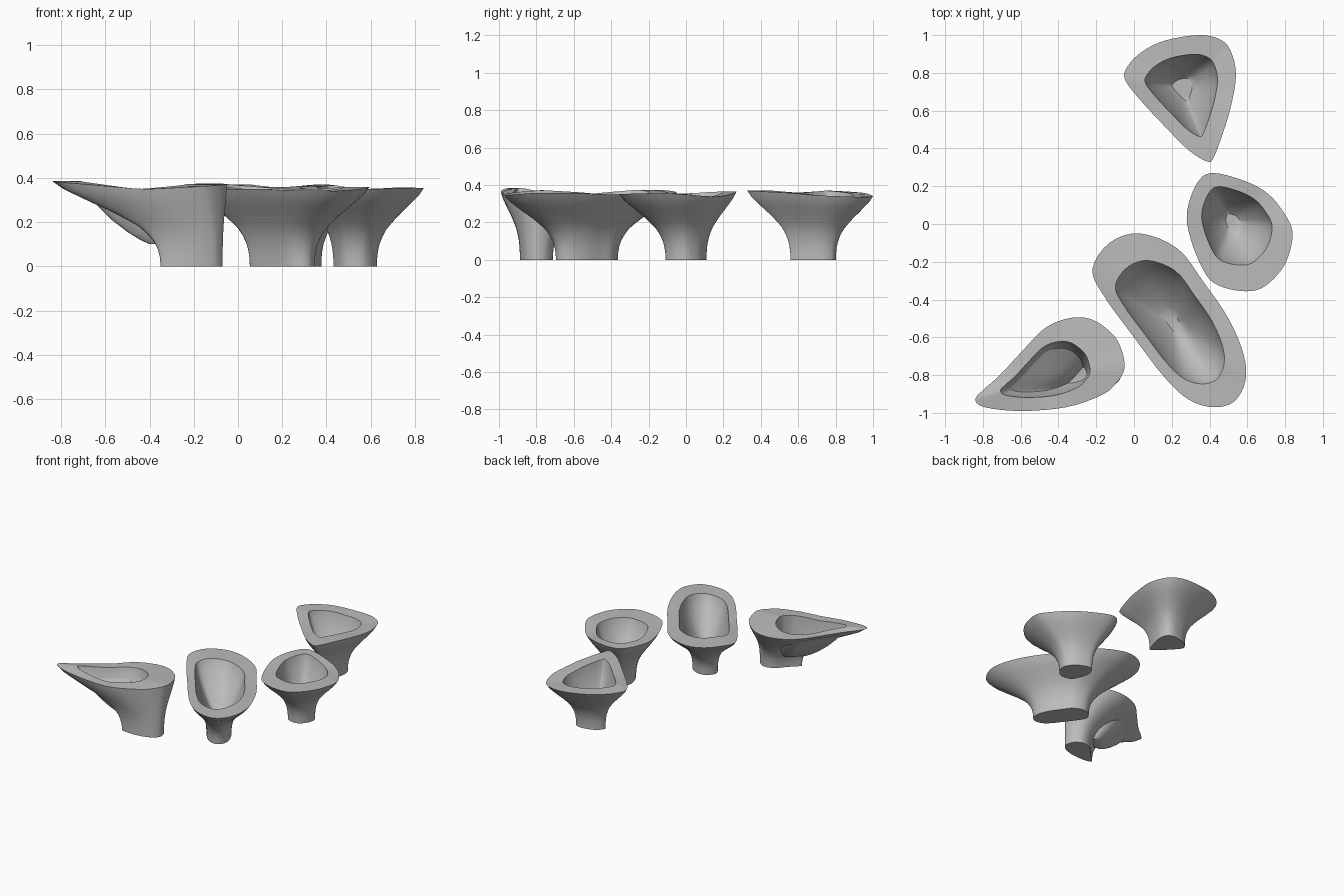
import bpy
import bmesh
from mathutils import Vector

cube = bpy.data.objects.get("Cube")
if cube:
    bpy.data.objects.remove(cube, do_unlink=True)

grey = bpy.data.materials.new("concrete_grey")
grey.use_nodes = True
grey.diffuse_color = (0.5, 0.5, 0.5, 1)
shader = next(n for n in grey.node_tree.nodes if n.type == "BSDF_PRINCIPLED")
shader.inputs["Base Color"].default_value = grey.diffuse_color

RIM = 0.35
FLOOR = 0.1
# (blend from foot to rim, height fraction) of the flared outside
FLARE = [(0, 0), (0.005, 0.1), (0.025, 0.2), (0.06, 0.29), (0.12, 0.38), (0.2, 0.47),
         (0.31, 0.55), (0.46, 0.65), (0.62, 0.74), (0.77, 0.83), (0.9, 0.91), (1, 1)]
# (blend from pit to lip, height fraction) of the funnel inside
FUNNEL = [(1, 1), (0.95, 0.88), (0.87, 0.75), (0.74, 0.58), (0.55, 0.38),
          (0.32, 0.19), (0.14, 0.07), (0, 0)]


def closed_spline(points, steps=4):
    """Smooth closed loop through the control points."""
    pts = [Vector(p) for p in points]
    n = len(pts)
    loop = []
    for i in range(n):
        a, b, c, d = (pts[(i + k) % n] for k in (-1, 0, 1, 2))
        for s in range(steps):
            t = s / steps
            loop.append(b + (c - a) * t / 2 + (a * 2 - b * 5 + c * 4 - d) * t * t / 2
                        + (b * 3 - a - c * 3 + d) * t ** 3 / 2)
    return loop


def copy_loop(loop, centre, scale):
    """Scaled copy of a loop, moved so its bounding box sits on a centre."""
    mid = Vector([(min(p[k] for p in loop) + max(p[k] for p in loop)) / 2 for k in (0, 1)])
    return [Vector(centre) + (p - mid) * scale for p in loop]


def planter(name, outline, foot, lip, pit, waves):
    """Loft foot -> rim -> lip -> pit; each section is (centre, scale)."""
    rim_loop = closed_spline(outline)
    foot_loop, lip_loop, pit_loop = (copy_loop(rim_loop, *s) for s in (foot, lip, pit))

    # gently waving rim height
    tops = []
    for p in rim_loop:
        lift = sum(h * max(0, 1 - (p - Vector(spot)).length / 0.4) for spot, h in waves)
        tops.append(RIM + lift)

    bm = bmesh.new()
    rings = []
    for blend, up in FLARE:
        rings.append([bm.verts.new((*a.lerp(b, blend), z * up))
                      for a, b, z in zip(foot_loop, rim_loop, tops)])
    for blend, up in FUNNEL:
        rings.append([bm.verts.new((*a.lerp(b, blend), FLOOR + (z - FLOOR) * up))
                      for a, b, z in zip(pit_loop, lip_loop, tops)])
    n = len(rim_loop)
    for low, high in zip(rings, rings[1:]):
        for i in range(n):
            j = (i + 1) % n
            bm.faces.new((low[i], low[j], high[j], high[i]))
    bm.faces.new(rings[0])
    bm.faces.new(rings[-1])
    bmesh.ops.recalc_face_normals(bm, faces=bm.faces)

    mesh = bpy.data.meshes.new(name)
    bm.to_mesh(mesh)
    bm.free()
    mesh.materials.append(grey)
    obj = bpy.data.objects.new(name, mesh)
    bpy.context.collection.objects.link(obj)
    bpy.ops.object.select_all(action="DESELECT")
    obj.select_set(True)
    bpy.context.view_layer.objects.active = obj
    bpy.ops.object.shade_smooth_by_angle(angle=0.7)


# Large oval planter
planter("large_planter",
        [(0.03, -0.05), (-0.13, -0.1), (-0.22, -0.24), (-0.16, -0.38), (0, -0.6),
         (0.16, -0.81), (0.29, -0.93), (0.42, -0.97), (0.53, -0.94), (0.59, -0.83),
         (0.58, -0.69), (0.5, -0.5), (0.37, -0.31), (0.23, -0.13)],
        foot=((0.2, -0.53), 0.36), lip=((0.19, -0.52), 0.71), pit=((0.21, -0.53), 0.115),
        waves=[((-0.18, -0.15), 0.025), ((0.45, -0.97), -0.015), ((0.6, -0.8), 0.015)])

# Small planter on the left side
planter("small_planter",
        [(0.41, 0.27), (0.33, 0.21), (0.28, 0.06), (0.3, -0.08), (0.36, -0.23),
         (0.42, -0.31), (0.53, -0.35), (0.65, -0.35), (0.74, -0.29), (0.81, -0.19),
         (0.84, -0.05), (0.8, 0.05), (0.71, 0.16), (0.58, 0.23)],
        foot=((0.53, 0), 0.35), lip=((0.545, -0.01), 0.665), pit=((0.525, 0.01), 0.14),
        waves=[((0.41, 0.27), 0.02), ((0.7, 0.17), -0.02), ((0.84, -0.05), 0.01)])

# Triangular planter at the back
planter("back_planter",
        [(0.34, 1), (0.16, 0.97), (0.04, 0.91), (-0.03, 0.84), (-0.05, 0.77), (0.03, 0.66),
         (0.16, 0.52), (0.29, 0.39), (0.39, 0.33), (0.42, 0.35), (0.46, 0.45),
         (0.51, 0.61), (0.54, 0.79), (0.51, 0.92), (0.45, 0.98)],
        foot=((0.27, 0.68), 0.36), lip=((0.25, 0.68), 0.65), pit=((0.255, 0.71), 0.18),
        waves=[((0.4, 0.33), 0.02), ((0.5, 0.95), -0.015), ((-0.05, 0.77), 0.02)])

# Pointed planter at the front
planter("pointed_planter",
        [(-0.84, -0.93), (-0.8, -0.88), (-0.71, -0.8), (-0.58, -0.66), (-0.47, -0.55),
         (-0.35, -0.5), (-0.24, -0.5), (-0.15, -0.55), (-0.08, -0.63), (-0.05, -0.76),
         (-0.1, -0.85), (-0.18, -0.91), (-0.36, -0.97), (-0.6, -0.99), (-0.79, -0.97)],
        foot=((-0.21, -0.8), 0.355), lip=((-0.47, -0.77), 0.6), pit=((-0.325, -0.795), 0.19),
        waves=[((-0.84, -0.93), 0.035), ((-0.05, -0.76), 0.022)])
